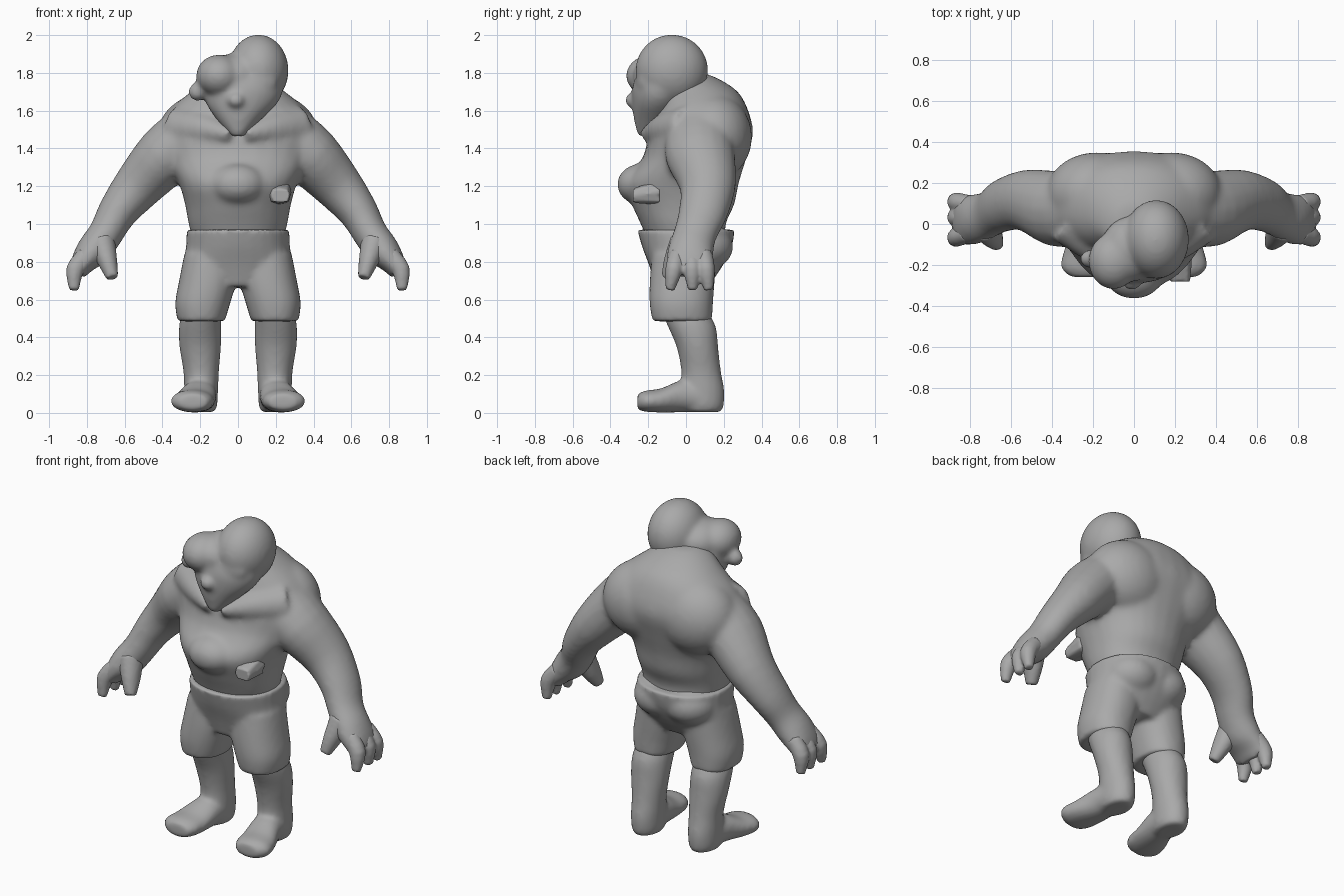
import bpy, bmesh, math
from mathutils import Vector, Matrix

if "Cube" in bpy.data.objects:
    bpy.data.objects.remove(bpy.data.objects["Cube"])

skin = bpy.data.materials.new("grey")
skin.diffuse_color = (0.4, 0.4, 0.4, 1)
skin.use_nodes = True
skin.node_tree.nodes["Principled BSDF"].inputs["Base Color"].default_value = skin.diffuse_color


def smooth_rings(rings, k=3):
    """Catmull-Rom resampling of (centre, u, v) rings."""
    R = [tuple(Vector(a) for a in r) for r in rings]
    out = []
    for i in range(len(R) - 1):
        p = [R[max(i - 1, 0)], R[i], R[i + 1], R[min(i + 2, len(R) - 1)]]
        for j in range(k):
            t = j / k
            out.append(tuple(
                0.5 * (2 * b + (c - a) * t + (2 * a - 5 * b + 4 * c - d) * t * t
                       + (3 * b - a - 3 * c + d) * t ** 3)
                for a, b, c, d in zip(*p)))
    return out + [R[-1]]


def loft(bm, rings, n=28, e=2.0):
    """Closed tube through (centre, half-axis u, half-axis v) rings; e = superellipse power."""
    loops = []
    for c, u, v in smooth_rings(rings):
        loop = []
        for i in range(n):
            a = 2 * math.pi * i / n
            ca, sa = math.cos(a), math.sin(a)
            p = math.copysign(abs(ca) ** (2 / e), ca)
            q = math.copysign(abs(sa) ** (2 / e), sa)
            loop.append(bm.verts.new(c + u * p + v * q))
        loops.append(loop)
    for a, b in zip(loops, loops[1:]):
        for i in range(n):
            j = (i + 1) % n
            bm.faces.new((a[i], a[j], b[j], b[i]))
    bm.faces.new(loops[0][::-1])
    bm.faces.new(loops[-1])


def stack(bm, rows, e=2.0):
    """Horizontal rings from (z, x, y, rx, ry)."""
    loft(bm, [((x, y, z), (rx, 0, 0), (0, ry, 0)) for z, x, y, rx, ry in rows], e=e)


def limb(bm, pts):
    """Tube along (x, y, z, in-plane radius, depth radius) points."""
    ps = [Vector(p[:3]) for p in pts]
    rings = []
    for i, p in enumerate(pts):
        t = (ps[min(i + 1, len(ps) - 1)] - ps[max(i - 1, 0)]).normalized()
        u = t.cross(Vector((0, 1, 0))).normalized()
        rings.append((ps[i], u * p[3], u.cross(t) * p[4]))
    loft(bm, rings, n=18)


def ball(bm, c, r):
    m = Matrix.Translation(c) @ Matrix.Diagonal((*r, 1))
    bmesh.ops.create_uvsphere(bm, u_segments=28, v_segments=16, radius=1, matrix=m)


def finish(name, bm, voxel=0.016, smooth=4):
    bmesh.ops.recalc_face_normals(bm, faces=bm.faces)
    me = bpy.data.meshes.new(name)
    bm.to_mesh(me)
    bm.free()
    me.materials.append(skin)
    ob = bpy.data.objects.new(name, me)
    bpy.context.collection.objects.link(ob)
    r = ob.modifiers.new("fuse", 'REMESH')
    r.mode = 'VOXEL'
    r.voxel_size = voxel
    r.use_smooth_shade = True
    s = ob.modifiers.new("relax", 'SMOOTH')
    s.factor = 0.5
    s.iterations = smooth
    return ob


# torso with neck, chest, collar muscles, shoulder blades and both arms
bm = bmesh.new()
stack(bm, [(0.88, 0, 0.01, .23, .20), (1.00, 0, -.015, .262, .225),
           (1.10, 0, -.015, .28, .27), (1.22, 0, -.02, .315, .30),
           (1.35, 0, .045, .385, .275), (1.48, 0, .08, .425, .275),
           (1.60, 0, .09, .365, .24), (1.70, 0, .075, .25, .20),
           (1.77, 0, .03, .15, .14), (1.80, 0, .02, .08, .07)], e=2.15)
limb(bm, [(0, .06, 1.58, .16, .14), (.02, -.10, 1.68, .13, .12)])
ball(bm, (0, -.235, 1.21), (.15, .13, .11))
for s in (-1, 1):
    limb(bm, [(s * .32, .02, 1.51, .12, .12), (s * .17, -.10, 1.50, .09, .10),
              (s * .02, -.185, 1.47, .045, .07)])
    ball(bm, (s * .18, .145, 1.46), (.25, .205, .23))
    limb(bm, [(s * x, y, z, a, b) for x, y, z, a, b in (
        (.25, .07, 1.48, .16, .18), (.385, .075, 1.36, .16, .185),
        (.53, .115, 1.20, .132, .15), (.64, .09, 1.06, .105, .13),
        (.70, .05, .95, .093, .115), (.765, .025, .86, .092, .122),
        (.825, .02, .79, .065, .125), (.85, .02, .735, .045, .115))])
finish("torso_and_arms", bm, smooth=10)

# fingers and thumb
bm = bmesh.new()
for s in (-1, 1):
    for y0, y1 in ((.095, .12), (.03, .035), (-.045, -.085)):
        limb(bm, [(s * .80, y0, .84, .05, .045), (s * .864, (y0 + y1) / 2, .755, .048, .046),
                  (s * .868, y1, .65, .026, .024)])
    limb(bm, [(s * .725, -.01, .91, .075, .075), (s * .69, -.06, .80, .052, .06),
              (s * .665, -.10, .715, .032, .033)])
finish("fingers", bm, voxel=0.01, smooth=4)

# head: large cranium, side lobe, tapering face, nose, lips and ear
bm = bmesh.new()
ball(bm, (.108, -.075, 1.813), (.16, .193, .19))
ball(bm, (-.10, -.18, 1.785), (.122, .138, .112))
ball(bm, (-.01, -.12, 1.785), (.15, .16, .12))
stack(bm, [(1.80, .03, -.12, .19, .14), (1.72, .03, -.13, .21, .155),
           (1.64, .02, -.145, .19, .14), (1.55, .005, -.17, .115, .105),
           (1.465, 0, -.21, .035, .045)])
ball(bm, (-.01, -.265, 1.655), (.05, .06, .045))
ball(bm, (0, -.225, 1.575), (.06, .04, .03))
ball(bm, (-.215, -.17, 1.70), (.048, .045, .05))
ball(bm, (.08, -.21, 1.75), (.13, .06, .08))
finish("head", bm, voxel=0.013, smooth=12)

# shorts
bm = bmesh.new()
stack(bm, [(.97, 0, .0, .272, .258), (.88, 0, .005, .275, .238),
           (.78, 0, .0, .28, .195), (.67, 0, -.02, .17, .14)], e=2.2)
for s in (-1, 1):
    ball(bm, (s * .10, .085, .88), (.16, .165, .13))
    stack(bm, [(.84, s * .14, -.01, .145, .17), (.70, s * .16, -.02, .152, .172),
               (.58, s * .187, -.025, .146, .168), (.485, s * .195, -.02, .125, .158)], e=2.2)
finish("shorts", bm, voxel=0.014, smooth=8)

# lower legs with outward-turned feet
bm = bmesh.new()
for s in (-1, 1):
    stack(bm, [(.56, s * .19, -.02, .10, .12), (.46, s * .20, .03, .112, .127),
               (.35, s * .20, .06, .11, .11), (.22, s * .195, .08, .094, .105),
               (.12, s * .195, .085, .09, .118), (.04, s * .195, .085, .085, .115),
               (.004, s * .195, .085, .07, .10)])
    loft(bm, [((s * x, y, z), (w, 0, 0), (0, 0, h)) for x, y, z, w, h in (
        (.195, .12, .08, .085, .075), (.205, -.01, .09, .092, .087),
        (.232, -.13, .066, .11, .064), (.245, -.215, .062, .11, .056),
        (.235, -.258, .058, .07, .04))], e=2.1)
finish("legs", bm, voxel=0.014, smooth=6)

# chest stud on one side
bm = bmesh.new()
loft(bm, [((.205, -.14, 1.17), (.08, 0, 0), (0, 0, .07)),
          ((.225, -.28, 1.15), (.05, 0, 0), (0, 0, .038))], n=8, e=3)
finish("chest_stud", bm, voxel=0.01, smooth=1)
